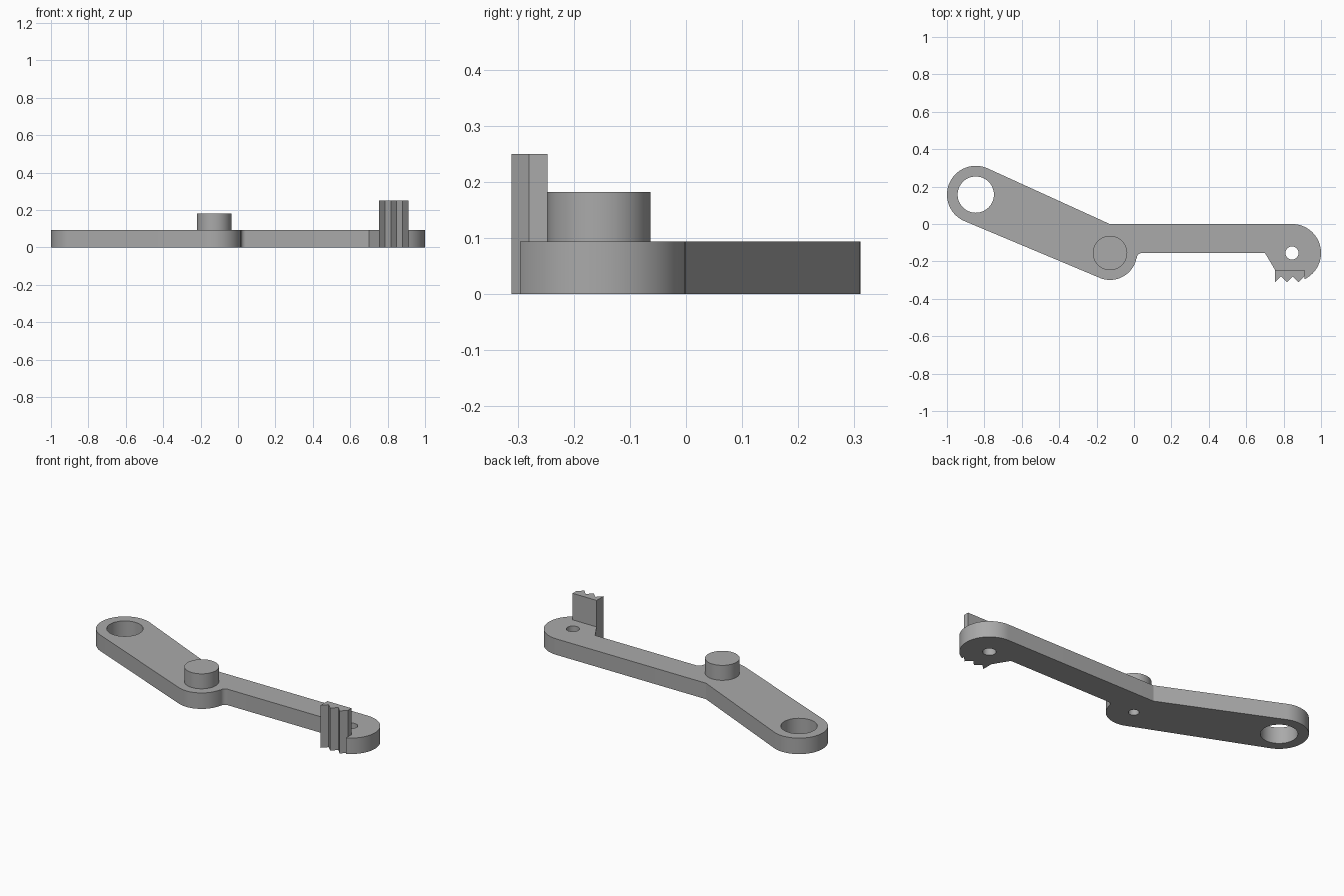
import bpy
import bmesh
from math import cos, sin, radians

cube = bpy.data.objects.get("Cube")
if cube:
    bpy.data.objects.remove(cube, do_unlink=True)

THICK = 0.094
EYE, PIVOT, TIP = (-0.846, 0.157), (-0.128, -0.155), (0.845, -0.155)

grey = bpy.data.materials.new("plain grey")
grey.use_nodes = True
grey.diffuse_color = (0.4, 0.4, 0.4, 1)
grey.node_tree.nodes["Principled BSDF"].inputs["Base Color"].default_value = grey.diffuse_color


def arc(centre, r, start, end, steps=24):
    """Points on an arc, angles in degrees."""
    angles = [radians(start + (end - start) * i / steps) for i in range(steps + 1)]
    return [(centre[0] + r * cos(a), centre[1] + r * sin(a)) for a in angles]


def circle(centre, r):
    return arc(centre, r, 0, 360, 48)[:-1]


def prism(name, outline, z0, z1):
    """Extrude a flat outline between two heights."""
    bm = bmesh.new()
    base = bm.faces.new([bm.verts.new((x, y, z0)) for x, y in outline])
    top = bmesh.ops.extrude_face_region(bm, geom=[base])["geom"]
    bmesh.ops.translate(bm, vec=(0, 0, z1 - z0),
                        verts=[v for v in top if isinstance(v, bmesh.types.BMVert)])
    bmesh.ops.recalc_face_normals(bm, faces=bm.faces)
    mesh = bpy.data.meshes.new(name)
    bm.to_mesh(mesh)
    bm.free()
    mesh.materials.append(grey)
    obj = bpy.data.objects.new(name, mesh)
    bpy.context.collection.objects.link(obj)
    return obj


# Rack teeth: a zigzag front edge on a straight back
left, pitch, back = 0.755, 0.0625, -0.247
teeth = [(left + i * pitch / 2, -0.28 if i % 2 else -0.311) for i in range(6)]
right = teeth[-1][0]
rack = prism("toothed_rack", [(left, back)] + teeth + [(right, back)], 0, 0.25)

# Lever plate, traced counter-clockwise from the bend in its back edge
outline = [(-0.13, 0)]
outline += arc(EYE, 0.154, 65.4, 245.4, 36)
outline += arc(PIVOT, 0.144, 245.4, 348.5)
outline += arc((0.043, -0.183), 0.028, 180, 90, 8)
outline += [(0.70, -0.155), (left, back), (right, back)]
outline += arc(TIP, 0.155, -65, 90, 32)
plate = prism("lever_plate", outline, 0, THICK)

# Round holes through the plate
for name, centre, r in (("eye", EYE, 0.097), ("pivot", PIVOT, 0.028), ("tip", TIP, 0.035)):
    cutter = prism(name + "_hole_cutter", circle(centre, r), -0.1, THICK + 0.1)
    cutter.hide_render = True
    cutter.hide_set(True)
    cut = plate.modifiers.new(name + " hole", 'BOOLEAN')
    cut.operation = 'DIFFERENCE'
    cut.solver = 'EXACT'
    cut.object = cutter

# Bake the holes so the shading can be split by angle
bpy.context.view_layer.update()
baked = bpy.data.meshes.new_from_object(plate.evaluated_get(bpy.context.evaluated_depsgraph_get()))
plate.modifiers.clear()
plate.data = baked
for obj in [o for o in bpy.data.objects if o.name.endswith("_hole_cutter")]:
    bpy.data.objects.remove(obj, do_unlink=True)

# Round post standing on the pivot boss
post = prism("pivot_post", circle(PIVOT, 0.092), THICK, 0.182)

bpy.ops.object.select_all(action='DESELECT')
for obj in (plate, post, rack):
    obj.select_set(True)
bpy.context.view_layer.objects.active = plate
bpy.ops.object.shade_smooth_by_angle(angle=radians(20))
